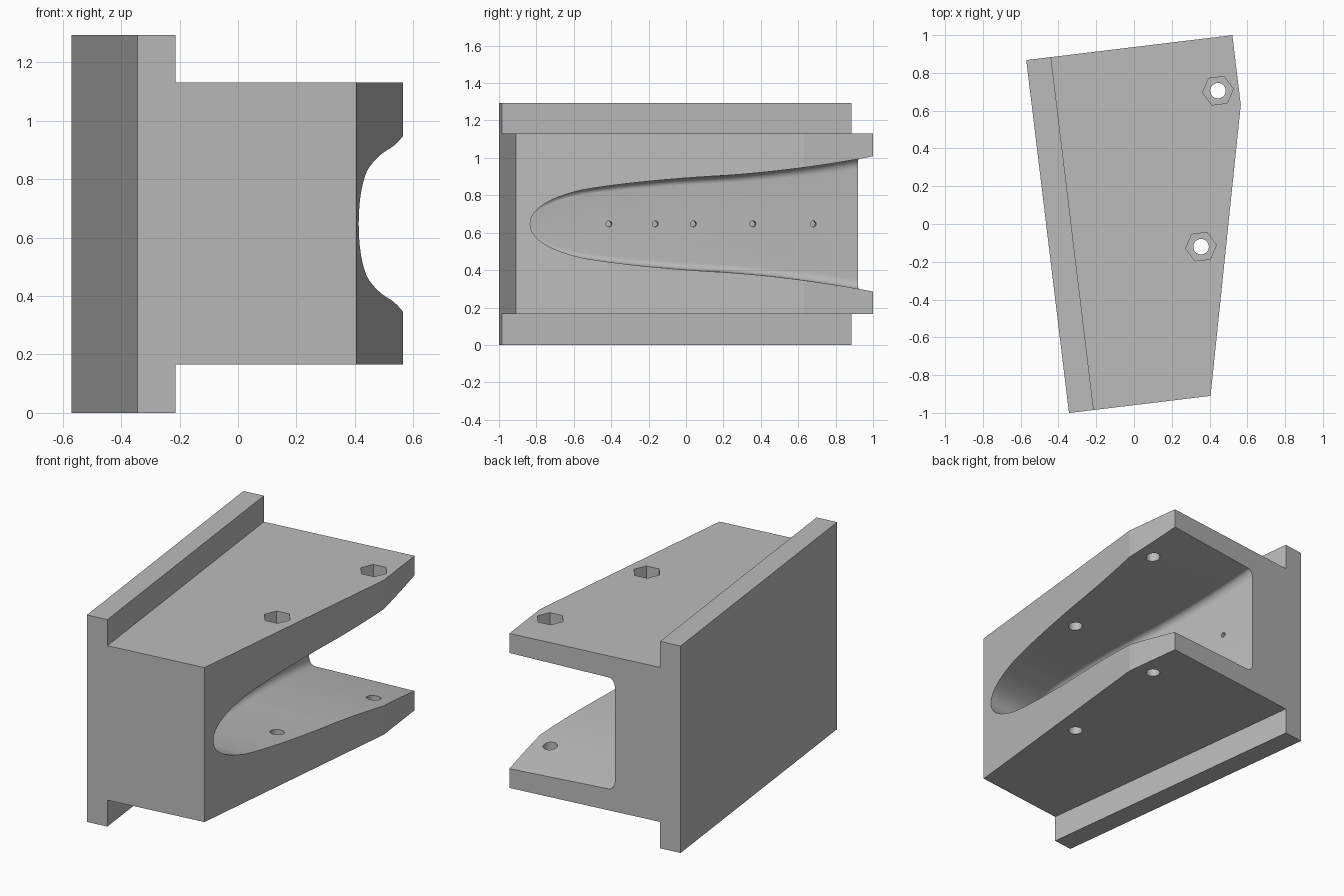
import bpy, bmesh, math
from mathutils import Matrix, Vector
from mathutils.geometry import interpolate_bezier

cube = bpy.data.objects.get("Cube")
if cube:
    bpy.data.objects.remove(cube, do_unlink=True)

TURN = math.radians(6.9)      # block is skewed against the world axes
MID = 0.647                   # mid height
BACK, FRONT = 0.93, -0.952
WALL = -0.04                  # flat wall inside the cavity

grey = bpy.data.materials.new("plain grey")
grey.use_nodes = True
colour = (0.5, 0.5, 0.5, 1)
grey.diffuse_color = colour
grey.node_tree.nodes["Principled BSDF"].inputs["Base Color"].default_value = colour


def to_object(bm, name):
    bmesh.ops.recalc_face_normals(bm, faces=bm.faces)
    mesh = bpy.data.meshes.new(name)
    bm.to_mesh(mesh)
    bm.free()
    mesh.materials.append(grey)
    obj = bpy.data.objects.new(name, mesh)
    bpy.context.collection.objects.link(obj)
    return obj


def loft(name, rings):
    bm = bmesh.new()
    rows = [[bm.verts.new(p) for p in ring] for ring in rings]
    n = len(rows[0])
    for a, b in zip(rows, rows[1:]):
        for i in range(n):
            j = (i + 1) % n
            bm.faces.new((a[i], a[j], b[j], b[i]))
    bm.faces.new(rows[0])
    bm.faces.new(rows[-1])
    return to_object(bm, name)


def prism(name, sides, radius, length, centre, rot=Matrix()):
    bm = bmesh.new()
    bmesh.ops.create_cone(bm, cap_ends=True, segments=sides, radius1=radius,
                          radius2=radius, depth=length,
                          matrix=Matrix.Translation(centre) @ rot)
    return to_object(bm, name)


def cut(target, cutter):
    bpy.context.view_layer.objects.active = target
    mod = target.modifiers.new("cut", 'BOOLEAN')
    mod.operation, mod.solver, mod.object = 'DIFFERENCE', 'EXACT', cutter
    bpy.ops.object.modifier_apply(modifier=mod.name)
    bpy.data.objects.remove(cutter, do_unlink=True)


# Block with a taller back plate: T section swept to a tapering outer side
def t_section(y, outer):
    plate, inner, top, low, high = -0.462, -0.33, 1.293, 0.165, 1.13
    return [(plate, y, 0), (inner, y, 0), (inner, y, low), (outer, y, low),
            (outer, y, high), (inner, y, high), (inner, y, top), (plate, y, top)]


block = loft("bracket_block", [t_section(FRONT, 0.293), t_section(0.558, 0.637),
                               t_section(BACK, 0.637)])

# Cavity outline: (along, half height) from the rounded tip to the open back
spans = [((-.884, 0), (-.884, .09), (-.76, .15), (-.614, .185)),
         ((-.614, .185), (-.42, .222), (-.1, .25), (.136, .262)),
         ((.136, .262), (.45, .283), (.72, .325), (.93, .365))]
half = []
for k, span in enumerate(spans):
    pts = interpolate_bezier(*[Vector((*p, 0)) for p in span], 24)
    half += pts if k == 0 else pts[1:]
half.append(Vector((1.1, 0.40, 0)))


def cavity_ring(u, inset):
    shrink = 1 - inset / 0.3
    upper = [(u, p.x + inset, MID + p.y * shrink) for p in reversed(half)]
    lower = [(u, p.x + inset, MID - p.y * shrink) for p in half[1:]]
    return upper + lower


FILLET, STEPS = 0.04, 10
rings = []
for i in range(STEPS + 1):
    a = math.pi / 2 * i / STEPS
    rings.append(cavity_ring(WALL + FILLET * (1 - math.cos(a)),
                             0.012 + FILLET * (1 - math.sin(a))))
rings.append(cavity_ring(0.8, 0))
cut(block, loft("cavity_cutter", rings))

# Bolt holes through both flanges, with hexagonal nut pockets on top
for x, y, depth in ((0.526, 0.647, 0.08), (0.338, -0.162, 0.1)):
    cut(block, prism("bolt_cutter", 32, 0.041, 2, (x, y, MID)))
    cut(block, prism("nut_cutter", 6, 0.082, 2 * depth, (x, y, 1.13),
                     Matrix.Rotation(math.radians(30), 4, 'Z')))

# Row of pin holes in the cavity wall
for y in (-0.41, -0.16, 0.045, 0.365, 0.69):
    cut(block, prism("pin_cutter", 12, 0.016, 0.08, (WALL, y, MID),
                     Matrix.Rotation(math.pi / 2, 4, 'Y')))

block.data.transform(Matrix.Rotation(TURN, 4, 'Z'))
bpy.ops.object.select_all(action='DESELECT')
block.select_set(True)
bpy.context.view_layer.objects.active = block
bpy.ops.object.shade_smooth_by_angle(angle=math.radians(11))
